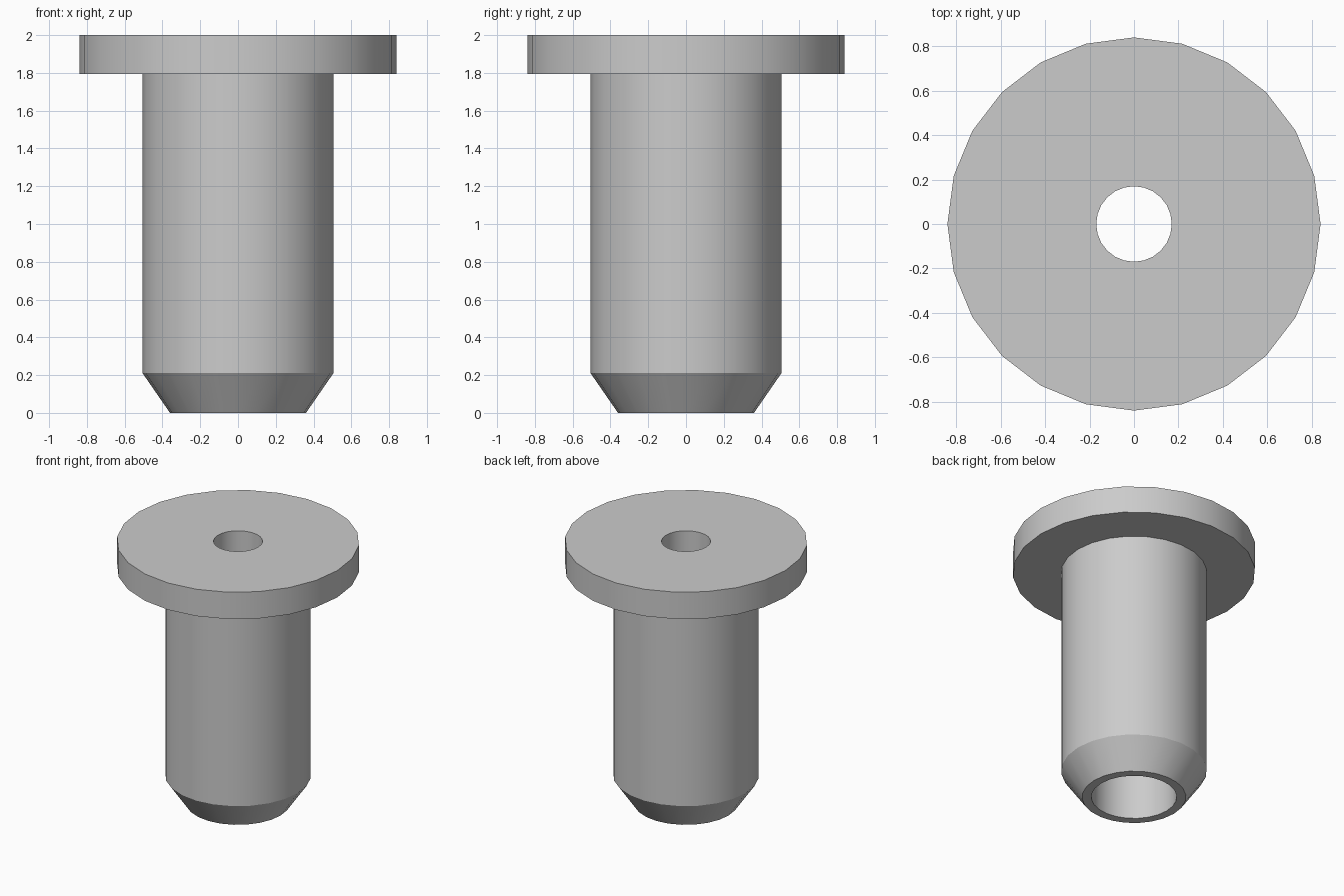
import bpy
import bmesh
import math

cube = bpy.data.objects.get("Cube")
if cube:
    bpy.data.objects.remove(cube, do_unlink=True)

SIDES = 24

# Plain grey metal
grey = bpy.data.materials.new("grey_metal")
grey.use_nodes = True
colour = (0.6, 0.6, 0.6, 1)
grey.diffuse_color = colour
grey.node_tree.nodes["Principled BSDF"].inputs["Base Color"].default_value = colour


def lathe(name, profile):
    """Turn a closed (radius, height) profile around the z axis."""
    bm = bmesh.new()
    verts = [bm.verts.new((r, 0, z)) for r, z in profile]
    edges = [bm.edges.new((v, verts[i - 1])) for i, v in enumerate(verts)]
    bmesh.ops.spin(bm, geom=verts + edges, cent=(0, 0, 0), axis=(0, 0, 1),
                   angle=math.tau, steps=SIDES, use_merge=True)
    bmesh.ops.remove_doubles(bm, verts=bm.verts, dist=0.0001)
    bmesh.ops.recalc_face_normals(bm, faces=bm.faces)
    mesh = bpy.data.meshes.new(name)
    bm.to_mesh(mesh)
    bm.free()
    mesh.materials.append(grey)
    obj = bpy.data.objects.new(name, mesh)
    bpy.context.collection.objects.link(obj)
    bpy.ops.object.select_all(action="DESELECT")
    obj.select_set(True)
    bpy.context.view_layer.objects.active = obj
    bpy.ops.object.shade_smooth_by_angle(angle=math.radians(30))
    return obj


# Flanged sleeve: wide head, chamfered shank, narrow top hole, wide lower bore
head_r, shank_r, tip_r = 0.84, 0.505, 0.36
hole_r, bore_r = 0.17, 0.296
top, head_z, chamfer_z = 2.0, 1.795, 0.21

lathe("flanged_sleeve", [
    (hole_r, top), (head_r, top), (head_r, head_z),
    (shank_r, head_z), (shank_r, chamfer_z), (tip_r, 0),
    (bore_r, 0), (bore_r, head_z), (hole_r, head_z),
])
